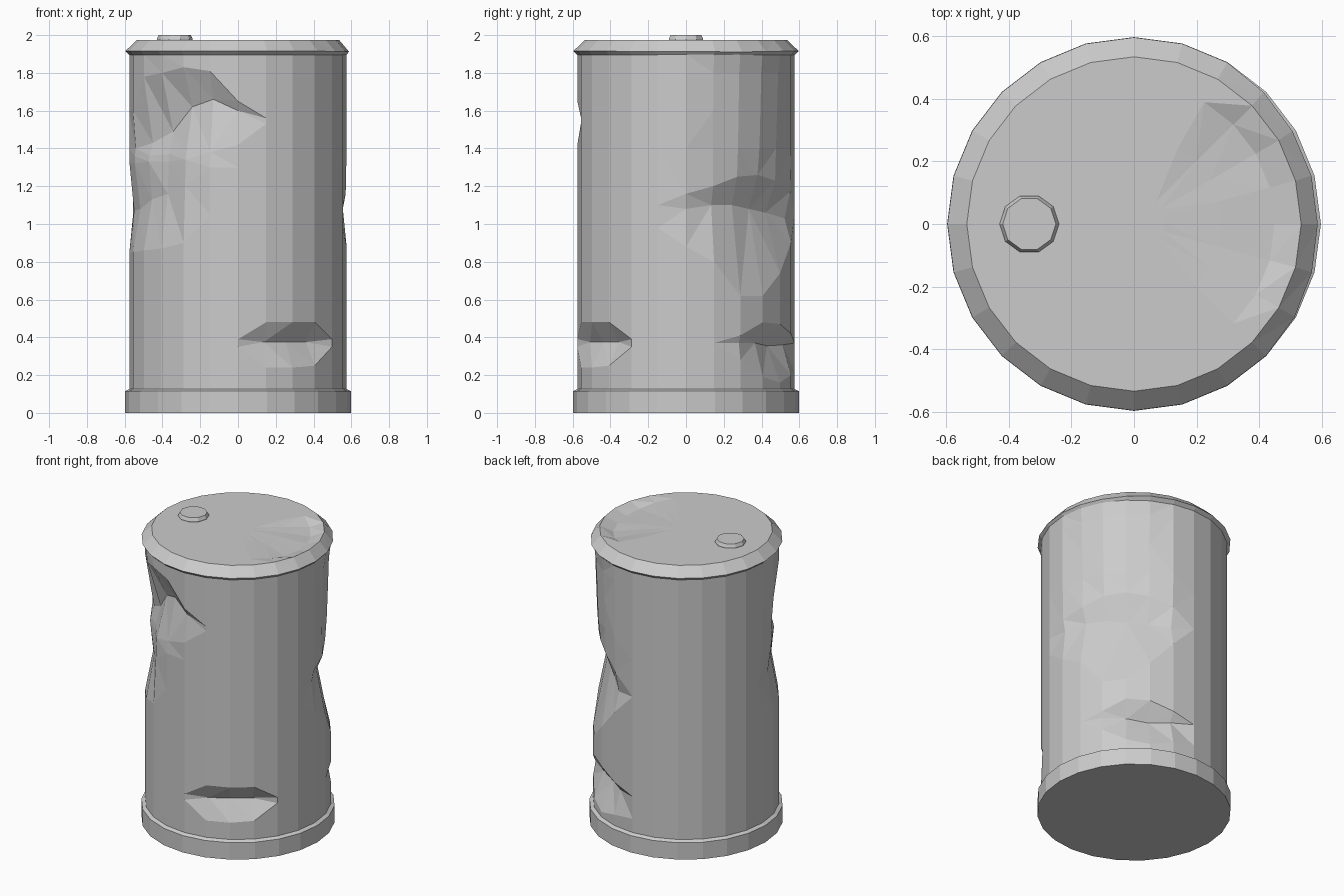
import bpy, bmesh
from math import cos, sin, radians, tau

N = 24  # sides of the drum


def make(name, rings, cap_bottom=False, cap_top=False, tri=False):
    """Skin a stack of rings (lists of points) with flat faces."""
    bm = bmesh.new()
    vs = [[bm.verts.new(p) for p in ring] for ring in rings]
    n = len(rings[0])
    for a, b in zip(vs, vs[1:]):
        for i in range(n):
            j = (i + 1) % n
            bm.faces.new((a[i], a[j], b[j], b[i]))
    if cap_bottom:
        bm.faces.new(vs[0][::-1])
    if cap_top:
        bm.faces.new(vs[-1])
    if tri:
        bmesh.ops.triangulate(bm, faces=bm.faces[:], quad_method='SHORT_EDGE')
    mesh = bpy.data.meshes.new(name)
    bm.to_mesh(mesh)
    bm.free()
    ob = bpy.data.objects.new(name, mesh)
    bpy.context.collection.objects.link(ob)
    return ob


def ring(r, z, n=N, cx=0):
    return [(cx + r * cos(tau * i / n), r * sin(tau * i / n), z) for i in range(n)]


# Base band
make("base_band", [ring(0.598, 0), ring(0.598, 0.115), ring(0.573, 0.127)], cap_bottom=True)

# Wall: each column has bottom, three bands (low edge, valley, high edge) and top
default = [0.12, 0.22, 0.37, 0.5, 0.82, 1.05, 1.3, 1.4, 1.6, 1.8, 1.9]
cols = [[[z, 0.0] for z in default] for _ in range(N)]
LOW, MID, UP = 1, 4, 7


def dent(band, rows):
    # row: angle, three heights, three inward depths
    for ang, z0, z1, z2, d0, d1, d2 in rows:
        c = cols[round(ang / 15) % N]
        c[band], c[band + 1], c[band + 2] = [z0, d0], [z1, d1], [z2, d2]


# Front right low dent
dent(LOW, [(-90, .35, .375, .39, 0, 0, 0), (-75, .24, .375, .48, 0, .05, 0),
           (-60, .24, .375, .48, 0, .07, 0), (-45, .25, .375, .48, 0, .07, 0),
           (-30, .35, .37, .39, 0, 0, 0)])
# Back right low dent
dent(LOW, [(30, .28, .37, .41, 0, .015, 0), (45, .19, .37, .48, 0, .06, 0),
           (60, .16, .355, .47, 0, .08, 0), (75, .2, .36, .42, 0, .045, 0)])
# Back right middle dent
dent(MID, [(-15, .98, 1.06, 1.1, 0, 0, 0), (0, .88, 1.08, 1.16, 0, .02, .005),
           (15, .8, 1.1, 1.2, 0, .06, .02), (30, .62, 1.1, 1.25, 0, .09, .035),
           (45, .62, 1.08, 1.26, 0, .105, .04), (60, .74, 1.06, 1.23, 0, .09, .03),
           (75, .9, 1.03, 1.17, 0, .035, .005)])
dent(UP, [(a, 1.4, 1.6, 1.8, .025, .018, .012) for a in (15, 30, 45, 60)])
# Left middle dent
dent(MID, [(-120, .9, 1.2, 1.34, 0, .015, .02), (-135, .87, 1.16, 1.33, 0, .05, .055),
           (-150, .86, 1.13, 1.33, 0, .05, .03), (-165, .85, 1.08, 1.32, 0, .04, .01),
           (180, .85, 1.07, 1.33, 0, .025, 0)])
# Front left upper dent
dent(UP, [(-75, 1.45, 1.53, 1.56, 0, 0, 0), (-90, 1.42, 1.6, 1.65, 0, .03, 0),
          (-105, 1.38, 1.66, 1.81, .01, .07, 0), (-120, 1.38, 1.62, 1.83, .03, .09, 0),
          (-135, 1.37, 1.49, 1.8, .06, .09, .005), (-150, 1.36, 1.43, 1.78, .035, .055, 0),
          (-165, 1.36, 1.4, 1.6, .01, .015, 0)])

wall = []
for k in range(len(default)):
    pts = []
    for i, c in enumerate(cols):
        z, d = c[k]
        a = tau * i / N
        pts.append(((0.575 - d) * cos(a), (0.575 - d) * sin(a), z))
    wall.append(pts)
make("drum_wall", wall, tri=True)

# Lid with flared rim and a shallow sunken area on the right
lid = [ring(0.565, 1.885), ring(0.597, 1.915), ring(0.535, 1.975),
       ring(0.45, 1.975), ring(0.28, 1.975), ring(0.1, 1.975)]
sink = {-30: .01, -15: .025, 0: .03, 15: .03, 30: .035, 45: .025}
for ang, d in sink.items():
    i = round(ang / 15) % N
    x, y, z = lid[3][i]
    lid[3][i] = (x, y, z - d)
    x, y, z = lid[4][i]
    lid[4][i] = (x, y, z - d * 0.4)
    x, y, z = lid[1][i]
    lid[1][i] = (x - d * 0.3, y, z - d * 0.1)
make("lid", lid, cap_top=True, tri=True)

# Filler cap
make("filler_cap", [ring(0.095, 1.97, 10, -0.335), ring(0.095, 1.98, 10, -0.335),
                    ring(0.085, 2.0, 10, -0.335)], cap_top=True)
